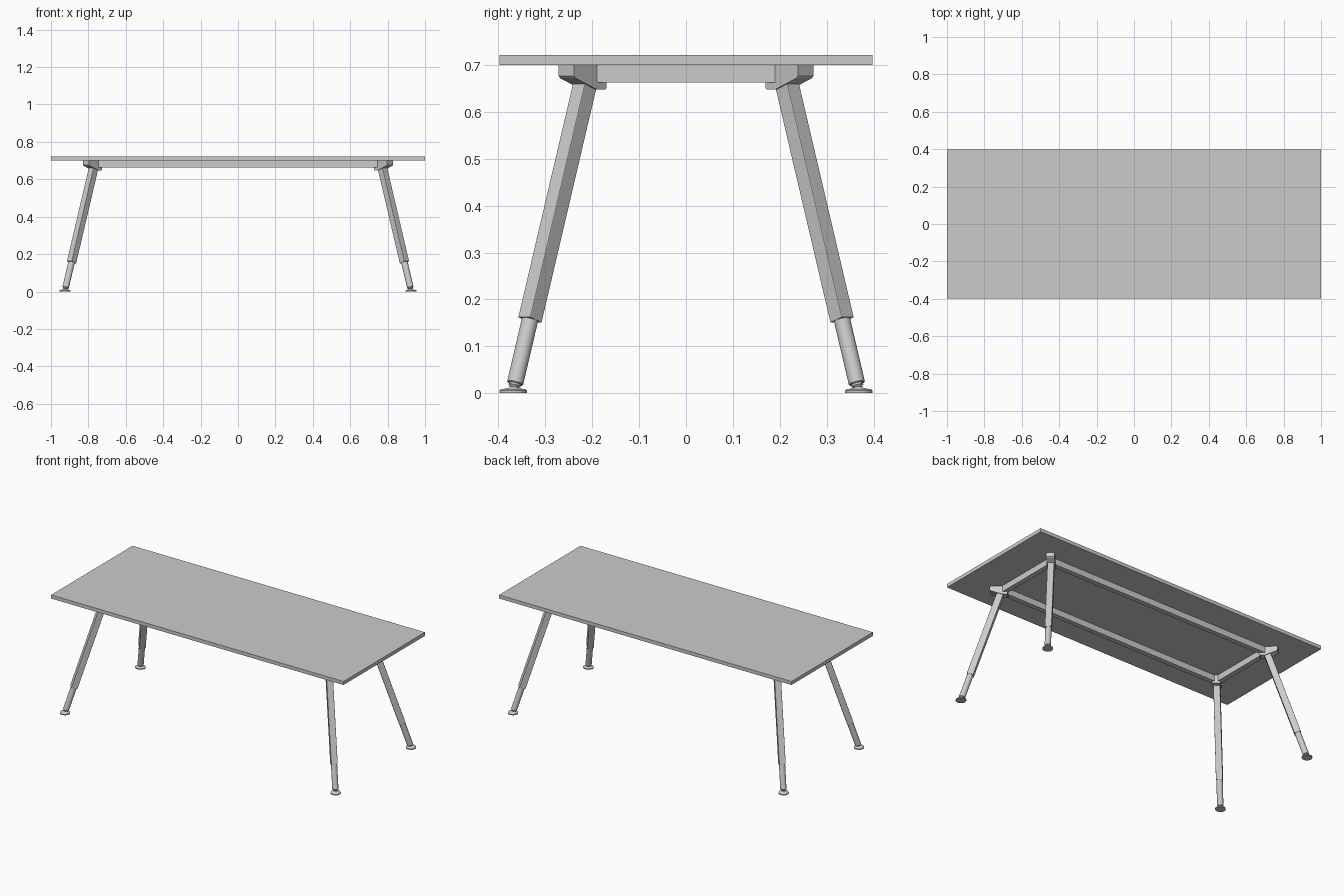
import bpy, bmesh
from math import radians, sqrt, cos, sin, pi
from mathutils import Matrix, Vector

if "Cube" in bpy.data.objects:
    bpy.data.objects.remove(bpy.data.objects["Cube"])

OFF = 0.557            # x offset between a corner's diagonal and the origin
R2 = sqrt(2)


def finish(name, bm, mirror=(False, False), bevel=0.0, smooth=False):
    bmesh.ops.recalc_face_normals(bm, faces=bm.faces)
    me = bpy.data.meshes.new(name)
    bm.to_mesh(me)
    bm.free()
    ob = bpy.data.objects.new(name, me)
    bpy.context.collection.objects.link(ob)
    if smooth:
        bpy.ops.object.select_all(action='DESELECT')
        ob.select_set(True)
        bpy.context.view_layer.objects.active = ob
        bpy.ops.object.shade_smooth_by_angle(angle=radians(35))
    if bevel:
        b = ob.modifiers.new("bevel", 'BEVEL')
        b.width, b.segments = bevel, 2
        b.limit_method = 'ANGLE'
    if any(mirror):
        m = ob.modifiers.new("mirror", 'MIRROR')
        m.use_axis = (mirror[0], mirror[1], False)
        m.use_mirror_merge = False
    return ob


def box(name, lo, hi, **kw):
    lo, hi = Vector(lo), Vector(hi)
    bm = bmesh.new()
    bmesh.ops.create_cube(bm, size=1, matrix=Matrix.Translation((lo + hi) / 2)
                          @ Matrix.Diagonal((*(hi - lo), 1)))
    return finish(name, bm, **kw)


def axis_point(z):
    """Point on the splayed leg axis at height z."""
    u = 0.3695 - 0.234 * z
    return Vector((OFF + u, u, z))


# Local frame of the leg: one axis sideways, one along the leg
LEG_Z = (axis_point(1) - axis_point(0)).normalized()
LEG_X = Vector((-1, 1, 0)).normalized()
LEG_Y = LEG_Z.cross(LEG_X)
LEG_ROT = Matrix((LEG_X, LEG_Y, LEG_Z)).transposed().to_4x4()


def lathe(name, profile, matrix, seg=32):
    bm = bmesh.new()
    rings = [[bm.verts.new(matrix @ Vector((r * cos(2 * pi * i / seg),
                                            r * sin(2 * pi * i / seg), z)))
              for i in range(seg)] for r, z in profile]
    for a, b in zip(rings, rings[1:]):
        for i in range(seg):
            j = (i + 1) % seg
            bm.faces.new((a[i], a[j], b[j], b[i]))
    bm.faces.new(rings[0])
    bm.faces.new(rings[-1])
    return finish(name, bm, mirror=(True, True), smooth=True)


# Table top
box("table_top", (-1, -0.398, 0.70), (1, 0.398, 0.722))

# Under-frame rails
box("long_rail", (-0.75, 0.193, 0.663), (0.75, 0.223, 0.70), mirror=(False, True))
box("end_rail", (0.75, -0.193, 0.663), (0.78, 0.193, 0.70), mirror=(True, False))

# Corner brackets: side profile extruded across the diagonal
profile = [(0.1865, 0.70), (0.1865, 0.650), (0.1885, 0.648), (0.2065, 0.648),
           (0.252, 0.672), (0.2555, 0.677), (0.2555, 0.70)]
half = 0.0165
bm = bmesh.new()
sides = [[bm.verts.new((OFF + u + s, u - s, z)) for u, z in profile]
         for s in (-half, half)]
bm.faces.new(sides[0])
bm.faces.new(sides[1])
for i in range(len(profile)):
    j = (i + 1) % len(profile)
    bm.faces.new((sides[0][i], sides[0][j], sides[1][j], sides[1][i]))
finish("corner_bracket", bm, mirror=(True, True))

# Square upper leg tubes
a, b = axis_point(0.156), axis_point(0.672)
bm = bmesh.new()
bmesh.ops.create_cube(bm, size=1, matrix=Matrix.Translation((a + b) / 2) @ LEG_ROT
                      @ Matrix.Diagonal((0.037, 0.037, (b - a).length, 1)))
finish("upper_leg", bm, mirror=(True, True), bevel=0.002)

# Round telescopic lower legs with a narrow neck
base = Matrix.Translation(axis_point(0.02)) @ LEG_ROT
lathe("lower_leg", [(0.0155, 0), (0.0175, 0.002), (0.0175, 0.155)], base)
lathe("foot_neck", [(0.006, -0.013), (0.008, -0.008), (0.013, -0.004),
                    (0.013, 0.004)], base)

# Levelling feet
f = axis_point(0)
lathe("foot_pad", [(0.029, 0), (0.029, 0.006), (0.026, 0.0085), (0.012, 0.0105),
                   (0.008, 0.014)], Matrix.Translation((f.x - 0.001, f.y - 0.001, 0)))
